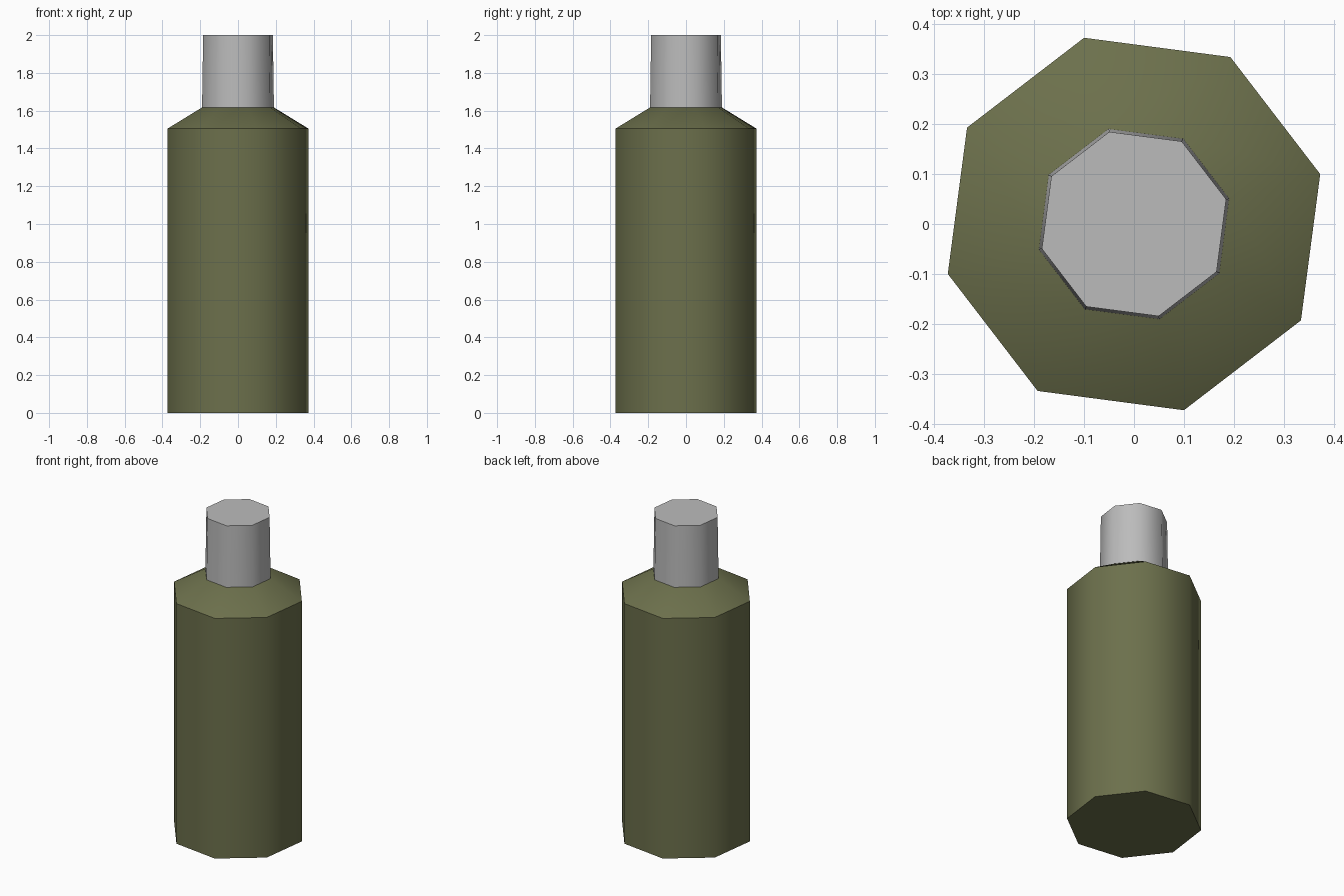
import bpy
from math import cos, sin, pi, radians

cube = bpy.data.objects.get("Cube")
if cube:
    bpy.data.objects.remove(cube, do_unlink=True)

SIDES = 8
TURN = radians(15)


def material(name, color):
    mat = bpy.data.materials.new(name)
    mat.use_nodes = True
    mat.diffuse_color = color
    bsdf = next(n for n in mat.node_tree.nodes if n.type == "BSDF_PRINCIPLED")
    bsdf.inputs["Base Color"].default_value = color
    return mat


def turned_part(name, profile, mat):
    """Octagonal solid from (radius, height) rings, capped at both ends."""
    verts = [(r * cos(TURN + 2 * pi * i / SIDES), r * sin(TURN + 2 * pi * i / SIDES), z)
             for r, z in profile for i in range(SIDES)]
    faces = [tuple(reversed(range(SIDES)))]
    for k in range(len(profile) - 1):
        a, b = k * SIDES, (k + 1) * SIDES
        for i in range(SIDES):
            j = (i + 1) % SIDES
            faces.append((a + i, a + j, b + j, b + i))
    faces.append(tuple(range(len(verts) - SIDES, len(verts))))
    mesh = bpy.data.meshes.new(name)
    mesh.from_pydata(verts, [], faces)
    mesh.materials.append(mat)
    obj = bpy.data.objects.new(name, mesh)
    bpy.context.collection.objects.link(obj)
    # Round side shading, crisp rims
    bpy.ops.object.select_all(action="DESELECT")
    obj.select_set(True)
    bpy.context.view_layer.objects.active = obj
    bpy.ops.object.shade_smooth_by_angle(angle=radians(50))
    return obj


olive = material("olive green", (0.15, 0.162, 0.072, 1))
grey = material("light grey", (0.5, 0.5, 0.5, 1))

# Bottle body with sloping shoulder
turned_part("bottle_body", [(0.386, 0), (0.386, 1.505), (0.197, 1.617)], olive)
# Slightly tapered cap
turned_part("bottle_cap", [(0.197, 1.617), (0.191, 2.0)], grey)
